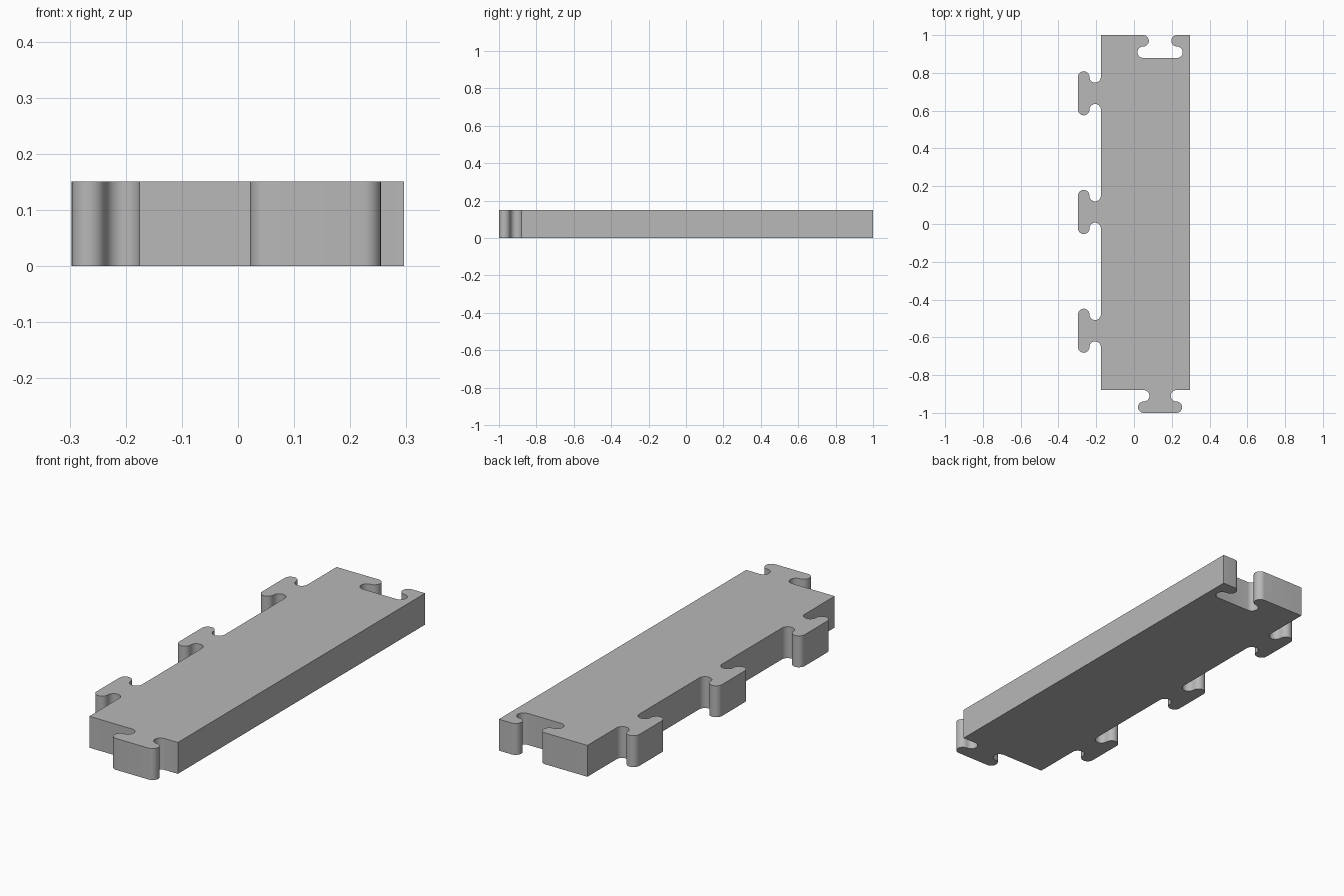
import bpy
import bmesh
import math
from mathutils import Vector

cube = bpy.data.objects.get("Cube")
if cube:
    bpy.data.objects.remove(cube, do_unlink=True)

HEIGHT = 0.151
R = 0.0302            # radius of every rounded corner
LEFT, RIGHT = -0.1755, 0.2955
FRONT, BACK = -1 + 4 * R, 1.0
HALF_HEAD = 0.1167
STEPS = 14


def arc(cu, cv, start, end):
    """Points of a half circle, angles in degrees."""
    angles = [math.radians(start + (end - start) * i / STEPS) for i in range(STEPS + 1)]
    return [(cu + R * math.cos(a), cv + R * math.sin(a)) for a in angles]


def key_profile(gap=0.0):
    """T-shaped key with rounded neck and head, u along the edge, v away from it."""
    cu = HALF_HEAD - R + gap
    side = arc(cu, R, 270, 90)[:-1] + arc(cu, 3 * R, -90, 90)
    return [(-u, v) for u, v in side] + [(u, v) for u, v in reversed(side)]


def place(profile, origin, along, out):
    o, a, n = Vector(origin), Vector(along), Vector(out)
    return [o + a * u + n * v for u, v in profile]


# Outline, counter-clockwise from the front right-hand corner
key_x = 0.138
outline = [Vector((LEFT, FRONT))]
outline += place(key_profile(), (key_x, FRONT), (1, 0), (0, -1))
outline += [Vector((RIGHT, FRONT)), Vector((RIGHT, BACK))]
# Socket in the back edge, slightly wider than the key
outline += place(key_profile(0.003), (key_x, BACK), (-1, 0), (0, -1))
outline.append(Vector((LEFT, BACK)))
# Three keys down the long side
for i in range(3):
    outline += place(key_profile(), (LEFT, 0.692 - 0.6285 * i), (0, -1), (-1, 0))

# Extrude the outline into a slab
bm = bmesh.new()
base = bm.faces.new([bm.verts.new((p.x, p.y, 0)) for p in outline])
result = bmesh.ops.extrude_face_region(bm, geom=[base], use_keep_orig=True)
top = [v for v in result["geom"] if isinstance(v, bmesh.types.BMVert)]
bmesh.ops.translate(bm, verts=top, vec=(0, 0, HEIGHT))
bmesh.ops.recalc_face_normals(bm, faces=bm.faces)
mesh = bpy.data.meshes.new("interlocking_tile")
bm.to_mesh(mesh)
bm.free()

tile = bpy.data.objects.new("interlocking_tile", mesh)
bpy.context.collection.objects.link(tile)

# Plain grey
grey = bpy.data.materials.new("plain_grey")
grey.use_nodes = True
color = (0.48, 0.48, 0.48, 1)
grey.diffuse_color = color
grey.node_tree.nodes["Principled BSDF"].inputs["Base Color"].default_value = color
mesh.materials.append(grey)

# Smooth round sides, sharp rims
bpy.ops.object.select_all(action="DESELECT")
tile.select_set(True)
bpy.context.view_layer.objects.active = tile
bpy.ops.object.shade_smooth_by_angle(angle=math.radians(35))
